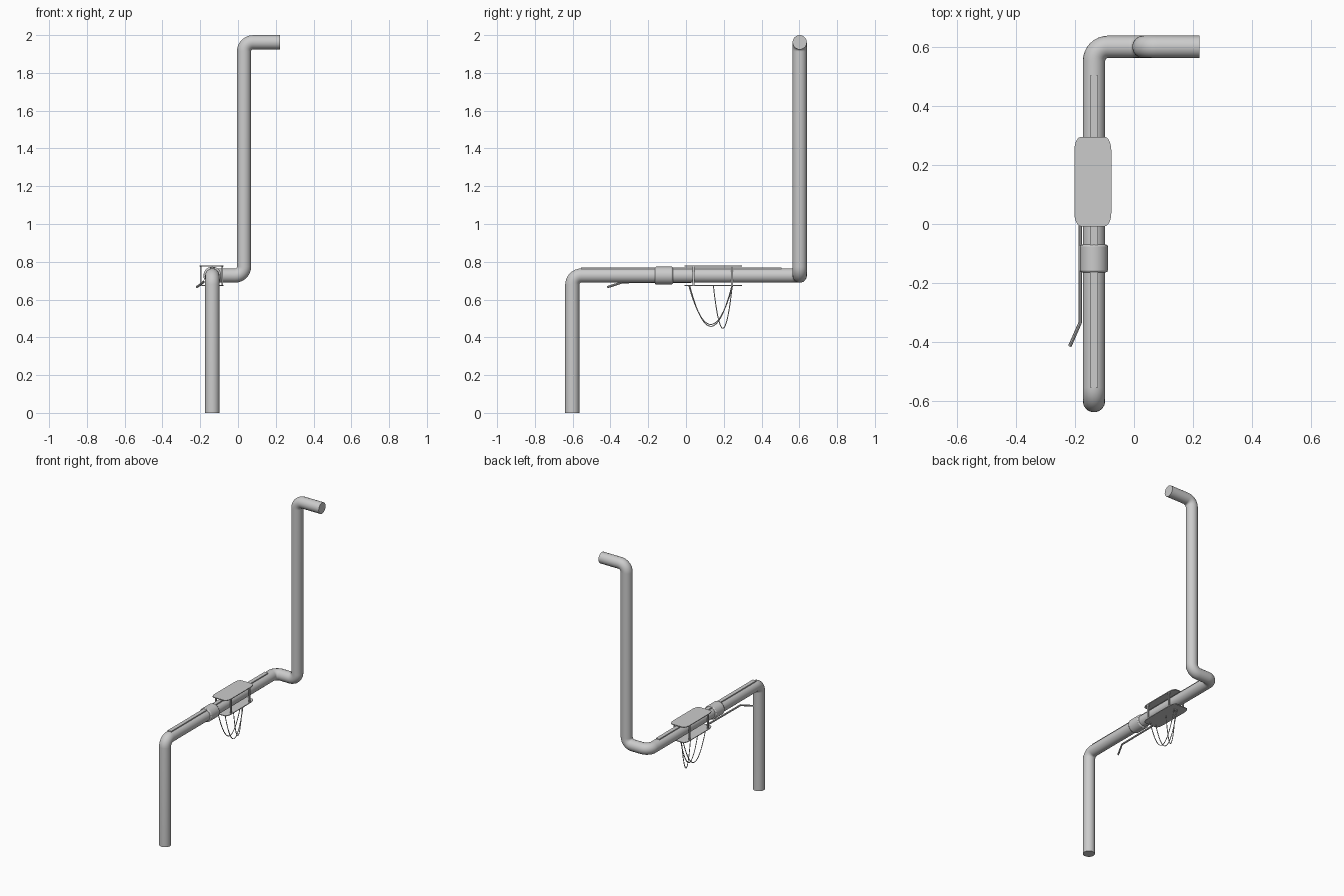
import bpy, bmesh, math
from mathutils import Vector

if "Cube" in bpy.data.objects:
    bpy.data.objects.remove(bpy.data.objects["Cube"])

PX, PZ, R = -0.136, 0.727, 0.038   # axis of the long horizontal pipe, pipe radius


def rounded_path(pts, rad, n=8):
    pts = [Vector(p) for p in pts]
    out = [pts[0]]
    for a, b, c in zip(pts, pts[1:], pts[2:]):
        u, v = (a - b).normalized(), (c - b).normalized()
        centre = b + (u + v) * rad
        for i in range(n + 1):
            t = math.pi / 2 * i / n
            out.append(centre - v * rad * math.cos(t) - u * rad * math.sin(t))
    return out + [pts[-1]]


def tube(name, pts, r, res=2):
    cu = bpy.data.curves.new(name, 'CURVE')
    cu.dimensions = '3D'
    cu.bevel_depth, cu.bevel_resolution, cu.use_fill_caps = r, res, True
    sp = cu.splines.new('POLY')
    sp.points.add(len(pts) - 1)
    for p, q in zip(sp.points, pts):
        p.co = (*q, 1)
    ob = bpy.data.objects.new(name, cu)
    bpy.context.collection.objects.link(ob)
    bpy.ops.object.select_all(action='DESELECT')
    ob.select_set(True)
    bpy.context.view_layer.objects.active = ob
    bpy.ops.object.convert(target='MESH')
    bpy.ops.object.shade_smooth_by_angle(angle=math.radians(40))
    return bpy.context.object


def box(name, loc, size):
    bpy.ops.mesh.primitive_cube_add(size=1, location=loc)
    ob = bpy.context.object
    ob.name, ob.scale = name, size
    bpy.ops.object.transform_apply(location=False, rotation=False, scale=True)
    return ob


def plate(name, z, t=0.005):
    # rectangle with elongated rounded corners, extruded upward
    bm = bmesh.new()
    cx, cy, hx, hy, rx, ry = -0.140, 0.144, 0.063, 0.152, 0.022, 0.048
    vs = []
    for k, (sx, sy) in enumerate(((1, 1), (-1, 1), (-1, -1), (1, -1))):
        for i in range(6):
            a = math.pi / 2 * (k + i / 5)
            vs.append(bm.verts.new((cx + sx * (hx - rx) + rx * math.cos(a),
                                    cy + sy * (hy - ry) + ry * math.sin(a), z)))
    f = bm.faces.new(vs)
    g = bmesh.ops.extrude_face_region(bm, geom=[f])
    bmesh.ops.translate(bm, vec=(0, 0, t),
                        verts=[e for e in g['geom'] if isinstance(e, bmesh.types.BMVert)])
    bmesh.ops.recalc_face_normals(bm, faces=bm.faces)
    me = bpy.data.meshes.new(name)
    bm.to_mesh(me)
    bm.free()
    ob = bpy.data.objects.new(name, me)
    bpy.context.collection.objects.link(ob)


# main bent pipe
tube("pipe", rounded_path([(PX, -0.602, 0), (PX, -0.602, PZ), (PX, 0.602, PZ),
                           (0.032, 0.602, PZ), (0.032, 0.602, 1.962),
                           (0.222, 0.602, 1.962)], 0.048), R, 7)

# strip along the top of the pipe
box("top_strip", (PX, -0.025, PZ + 0.035), (0.027, 1.06, 0.014))

# collar around the pipe
bpy.ops.mesh.primitive_cylinder_add(vertices=32, radius=0.047, depth=0.094,
                                    location=(PX, -0.117, PZ),
                                    rotation=(math.pi / 2, 0, 0))
collar = bpy.context.object
collar.name = "collar"
bv = collar.modifiers.new("bevel", 'BEVEL')
bv.width, bv.segments = 0.006, 2
bpy.ops.object.shade_smooth_by_angle(angle=math.radians(40))

# clamp plates and their posts
plate("upper_plate", 0.776)
plate("lower_plate", 0.671)
for sx in (-1, 1):
    for y in (0.04, 0.243):
        box("clamp_post", (-0.140 + sx * 0.057, y, 0.726), (0.008, 0.010, 0.102))

# side lever, bent outward and down
tube("lever", [(-0.183, 0.03, 0.695), (-0.183, -0.335, 0.692), (-0.218, -0.415, 0.666)], 0.006)

# hanging wires below the clamp
for x0, x1, y0, y1, sag in ((-0.165, -0.145, 0.015, 0.247, 0.205),
                            (-0.115, -0.125, 0.020, 0.243, 0.215),
                            (-0.140, -0.135, 0.145, 0.245, 0.225)):
    pts = []
    for i in range(25):
        t = i / 24
        pts.append((x0 + (x1 - x0) * t, y0 + (y1 - y0) * t, 0.673 - sag * 4 * t * (1 - t)))
    tube("hanging_wire", pts, 0.0028, 1)
